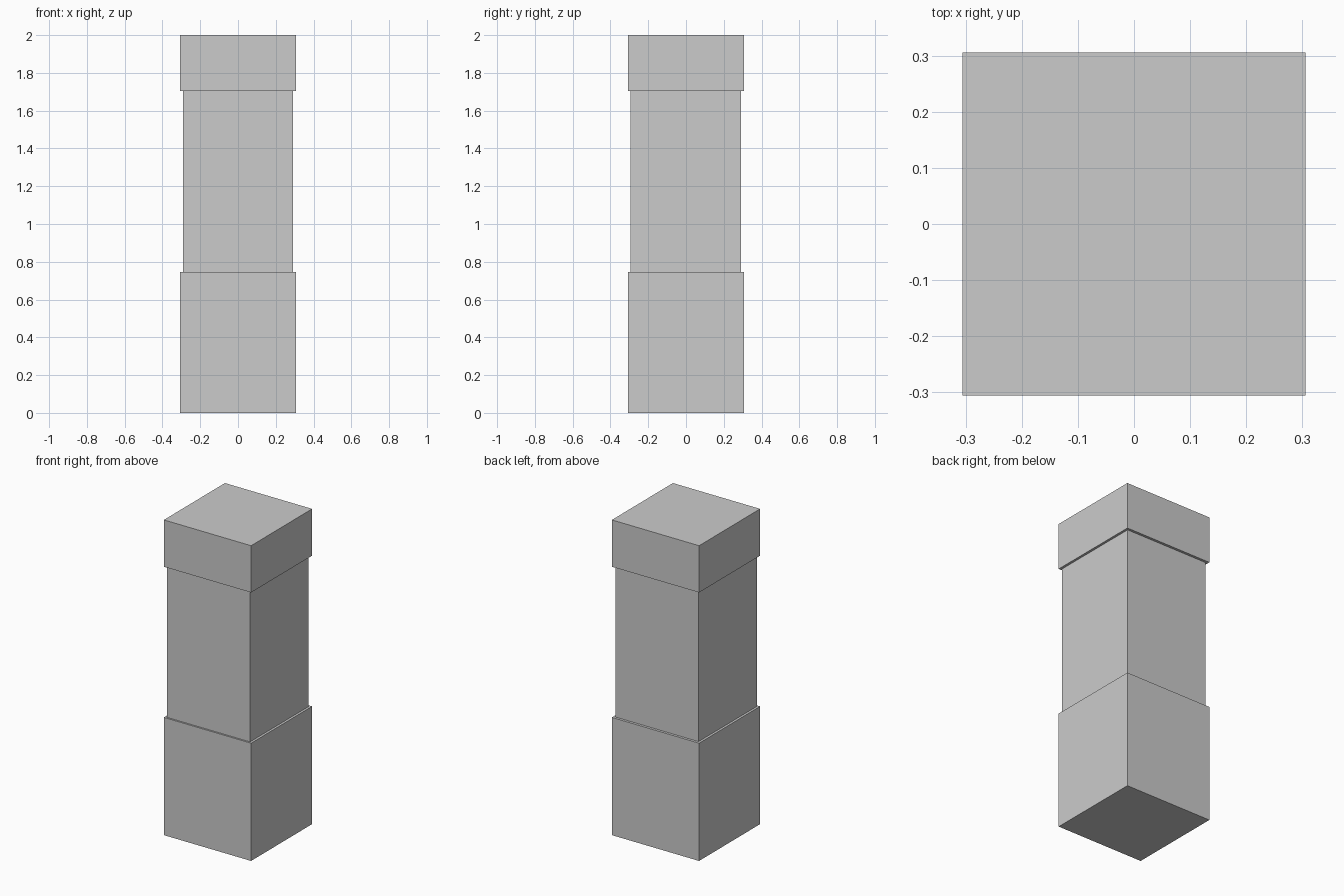
import bpy

if "Cube" in bpy.data.objects:
    bpy.data.objects.remove(bpy.data.objects["Cube"])


def box(name, x, y, z):
    """Add a box spanning the given (min, max) ranges."""
    spans = (x, y, z)
    bpy.ops.mesh.primitive_cube_add(size=1, location=[(a + b) / 2 for a, b in spans])
    obj = bpy.context.object
    obj.name = name
    obj.scale = [b - a for a, b in spans]
    bpy.ops.object.transform_apply(location=False, rotation=False, scale=True)
    return obj


OUTER = (-0.306, 0.306)
BASE_TOP, CAP_BOTTOM = 0.747, 1.703

# Wide plinth, slightly narrower shaft, wide cap
box("base", OUTER, OUTER, (0, BASE_TOP))
box("shaft", (-0.291, 0.291), (-0.295, 0.29), (BASE_TOP, CAP_BOTTOM))
box("cap", OUTER, OUTER, (CAP_BOTTOM, 2))
